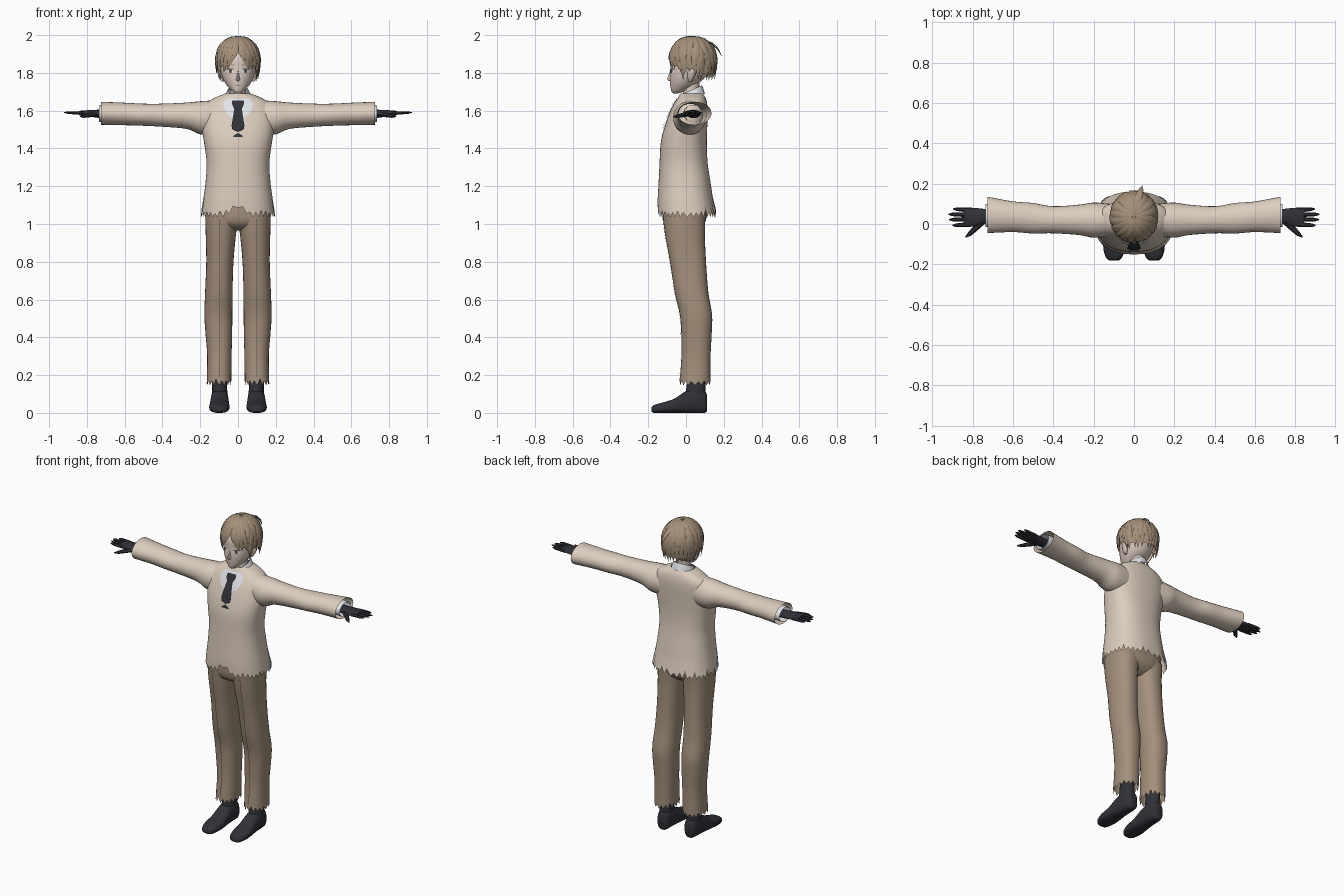
import bpy, bmesh, math, random
from mathutils import Vector
from mathutils.bvhtree import BVHTree

random.seed(4)
cube = bpy.data.objects.get("Cube")
if cube:
    bpy.data.objects.remove(cube)


def material(name, *rgb):
    m = bpy.data.materials.new(name)
    m.use_nodes = True
    m.diffuse_color = (*rgb, 1)
    m.node_tree.nodes["Principled BSDF"].inputs["Base Color"].default_value = (*rgb, 1)
    return m


KNIT = material("cream knit", .72, .61, .51)
CLOTH = material("brown cloth", .37, .28, .20)
SEAM = material("dark seam", .10, .075, .055)
HAIR = material("light brown hair", .37, .28, .19)
SKIN = material("pale skin", .72, .60, .53)
WHITE = material("white shirt", .78, .80, .84)
DARK = material("charcoal", .03, .031, .04)
LIP = material("lip", .45, .27, .23)


def finish(name, bm, mat, mirror=False):
    bmesh.ops.recalc_face_normals(bm, faces=bm.faces)
    me = bpy.data.meshes.new(name)
    bm.to_mesh(me)
    bm.free()
    me.materials.append(mat)
    ob = bpy.data.objects.new(name, me)
    bpy.context.collection.objects.link(ob)
    bpy.ops.object.select_all(action="DESELECT")
    ob.select_set(True)
    bpy.context.view_layer.objects.active = ob
    bpy.ops.object.shade_smooth_by_angle(angle=math.radians(45))
    if mirror:
        ob.modifiers.new("mirror", "MIRROR").use_mirror_merge = False
    return ob


def skin_rings(bm, rings, caps=True):
    vs = [[bm.verts.new(p) for p in ring] for ring in rings]
    n = len(vs[0])
    for a, b in zip(vs, vs[1:]):
        for i in range(n):
            bm.faces.new((a[i], a[(i + 1) % n], b[(i + 1) % n], b[i]))
    if caps:
        bm.faces.new(vs[0])
        bm.faces.new(vs[-1])


def smooth_rows(rows, steps=4):
    out = []
    for i in range(len(rows) - 1):
        p = [rows[max(i - 1, 0)], rows[i], rows[i + 1], rows[min(i + 2, len(rows) - 1)]]
        for k in range(steps):
            t = k / steps
            out.append([b + .5 * t * (c - a + t * (2*a - 5*b + 4*c - d + t * (3*(b - c) + d - a)))
                        for a, b, c, d in zip(*p)])
    return out + [list(rows[-1])]


def loft(name, mat, axis, rows, n=28, power=2.0, caps=True, mirror=False, tweak=None):
    """Rows are (position on axis, low and high of first side, low and high of second)."""
    rings = []
    for t, a0, a1, b0, b1 in smooth_rows(rows):
        ring = []
        for i in range(n):
            ang = math.tau * i / n
            c, s = math.cos(ang), math.sin(ang)
            a = (a0 + a1) / 2 + (a1 - a0) / 2 * math.copysign(abs(c) ** (2 / power), c)
            b = (b0 + b1) / 2 + (b1 - b0) / 2 * math.copysign(abs(s) ** (2 / power), s)
            p = Vector({"z": (a, b, t), "x": (t, a, b), "y": (a, t, b)}[axis])
            if tweak:
                tweak(p, i)
            ring.append(p)
        rings.append(ring)
    bm = bmesh.new()
    skin_rings(bm, rings, caps)
    return finish(name, bm, mat, mirror)


def torn_hem(bottom, depth, notch=0):
    teeth = [(depth if i % 2 else 0) * random.uniform(.6, 1.2) for i in range(100)]

    def tweak(p, i):
        fade = max(0, 1 - (p.z - bottom) / .12)
        lift = teeth[i]
        if p.y < 0 and abs(p.x) < .07:
            lift += notch * (1 - abs(p.x) / .07)
        p.z += fade * lift
    return tweak


def plate(name, mat, target, rows, mirror=False, gap=.004, cols=6):
    """Thin patch laid on the front of a target; rows are (height, left, right)."""
    tree = BVHTree.FromPolygons([v.co for v in target.data.vertices],
                                [p.vertices[:] for p in target.data.polygons])
    bm = bmesh.new()
    grid = []
    for z, x0, x1 in rows:
        line = []
        for k in range(cols + 1):
            x = x0 + (x1 - x0) * k / cols
            hit = tree.ray_cast(Vector((x, -1, z)), Vector((0, 1, 0)))[0]
            line.append(bm.verts.new((x, (hit.y if hit else 0) - gap, z)))
        grid.append(line)
    for a, b in zip(grid, grid[1:]):
        for k in range(cols):
            bm.faces.new((a[k], a[k + 1], b[k + 1], b[k]))
    return finish(name, bm, mat, mirror)


def sweep(bm, pts, widths, thick, up):
    """Tapered strand with an oval section."""
    rings = []
    for i, p in enumerate(pts):
        d = (pts[min(i + 1, len(pts) - 1)] - pts[max(i - 1, 0)]).normalized()
        u = up(p)
        side = d.cross(u).normalized()
        u = side.cross(d)
        rings.append([p + side * math.cos(k * math.pi / 3) * widths[i]
                      + u * math.sin(k * math.pi / 3) * widths[i] * thick for k in range(6)])
    skin_rings(bm, rings)


# Sweater body and sleeves
torso = loft("sweater_body", KNIT, "z", [
    (1.035, -.195, .195, -.15, .16), (1.12, -.185, .185, -.15, .145),
    (1.22, -.172, .172, -.145, .13), (1.32, -.166, .166, -.14, .115),
    (1.42, -.178, .178, -.135, .11), (1.5, -.19, .19, -.118, .112),
    (1.58, -.19, .19, -.09, .115), (1.63, -.175, .175, -.065, .113),
    (1.665, -.13, .13, -.045, .105), (1.69, -.07, .07, -.03, .09)],
    n=72, power=2.4, caps=False, tweak=torn_hem(1.035, .035, .05))
loft("sleeves", KNIT, "x", [
    (.12, -.06, .10, 1.47, 1.655), (.2, -.068, .106, 1.475, 1.65),
    (.27, -.055, .096, 1.503, 1.643), (.4, -.046, .088, 1.515, 1.637),
    (.5, -.047, .104, 1.52, 1.637), (.6, -.04, .112, 1.523, 1.642),
    (.725, -.045, .135, 1.525, 1.647)], caps=False, mirror=True)
loft("shirt_cuffs", WHITE, "x", [
    (.6, -.01, .1, 1.54, 1.63), (.7, -.015, .1, 1.54, 1.63),
    (.735, -.015, .1, 1.54, 1.628)], caps=False, mirror=True)

# Gloved hands
loft("palms", DARK, "x", [
    (.68, .005, .075, 1.56, 1.605), (.74, .002, .075, 1.562, 1.605),
    (.79, -.012, .08, 1.57, 1.603), (.83, -.01, .08, 1.573, 1.6),
    (.842, -.004, .074, 1.578, 1.597)], mirror=True)
fingers = bmesh.new()
for y, tip in zip((-.002, .023, .046, .069), (.9, .917, .92, .897)):
    path = [Vector((.81 + (tip - .81) * t, y + (y - .033) * .15 * t, 1.587 + .003 * t))
            for t in (0, .4, .8, 1)]
    sweep(fingers, path, (.012, .011, .009, .003), .9, lambda p: Vector((0, 0, 1)))
thumb = [Vector((.75, .015, 1.582)), Vector((.785, -.02, 1.576)),
         Vector((.815, -.05, 1.57)), Vector((.835, -.066, 1.568))]
sweep(fingers, thumb, (.018, .015, .011, .003), .8, lambda p: Vector((0, 0, 1)))
finish("fingers", fingers, DARK, True)

# Trousers with creases
loft("trouser_seat", CLOTH, "z", [
    (.965, -.06, .06, -.06, .05), (.99, -.14, .14, -.105, .085),
    (1.04, -.172, .172, -.125, .11), (1.16, -.165, .165, -.12, .11)], power=2.6)
leg = loft("trouser_legs", CLOTH, "z", [
    (.145, .036, .166, -.035, .13), (.3, .034, .163, -.024, .13),
    (.42, .031, .172, -.025, .136), (.52, .03, .178, -.033, .138),
    (.64, .029, .174, -.06, .118), (.8, .024, .168, -.085, .106),
    (.95, .01, .171, -.112, .1), (1.06, -.005, .174, -.125, .105)],
    n=32, power=2.3, caps=False, mirror=True, tweak=torn_hem(.145, .03))
plate("trouser_creases", SEAM, leg,
      [(.19 + i * .042, .0975, .1015) for i in range(21)], True, .003, 1)

# Shoes
loft("shoes", DARK, "y", [
    (-.182, .08, .118, .006, .03), (-.168, .06, .138, 0, .042),
    (-.12, .046, .152, 0, .056), (-.06, .046, .15, 0, .076),
    (0, .05, .145, 0, .115), (.06, .052, .142, 0, .13),
    (.1, .06, .132, 0, .115), (.112, .075, .12, .012, .09)], power=2.6, mirror=True)
loft("ankles", DARK, "z", [
    (.06, .055, .14, -.02, .105), (.12, .057, .138, 0, .104),
    (.2, .06, .136, .008, .1)], mirror=True)


# Shirt collar and tie
def tilt(p, i):
    p.z += .45 * (p.y - .02)


loft("shirt_collar", WHITE, "z", [
    (1.655, -.08, .08, -.07, .1), (1.68, -.068, .068, -.05, .093),
    (1.705, -.054, .054, -.032, .085)], caps=False, tweak=tilt)
plate("shirt_front", WHITE, torso, [
    (1.665, -.06, .06), (1.64, -.08, .08), (1.61, -.074, .074),
    (1.58, -.056, .056), (1.565, -.035, .035), (1.5, -.018, .018)])
plate("tie", DARK, torso, [
    (1.655, -.03, .03), (1.635, -.032, .032), (1.61, -.02, .02), (1.56, -.028, .028),
    (1.52, -.034, .034), (1.5, -.03, .03), (1.488, -.001, .001)], gap=.009)
plate("tie_tip", DARK, torso, [(1.482, -.001, .001), (1.465, -.028, .028), (1.46, -.02, .02)])

# Head, neck, ears and nose
loft("neck", SKIN, "z", [(1.62, -.05, .05, -.02, .085), (1.7, -.042, .042, -.015, .07),
                         (1.78, -.044, .044, -.02, .075)])
face = loft("head", SKIN, "z", [
    (1.692, -.014, .014, -.068, -.04), (1.705, -.033, .033, -.078, 0),
    (1.735, -.06, .06, -.083, .05), (1.775, -.082, .082, -.086, .1),
    (1.825, -.094, .094, -.083, .13), (1.88, -.098, .098, -.079, .14),
    (1.94, -.075, .075, -.045, .115), (1.972, -.03, .03, .0, .07)], n=40)
loft("nose", SKIN, "z", [(1.758, -.006, .006, -.092, -.07), (1.766, -.01, .01, -.101, -.07),
                         (1.785, -.006, .006, -.094, -.07), (1.81, -.004, .004, -.086, -.07)], n=10)
loft("ears", SKIN, "z", [(1.755, .075, .088, .012, .03), (1.78, .078, .102, .008, .045),
                         (1.81, .082, .11, .01, .055), (1.825, .085, .1, .02, .045)],
     n=12, mirror=True)
plate("eye_whites", WHITE, face, [(1.817, .026, .056), (1.81, .02, .061), (1.8, .024, .056)], True, .002)
plate("irises", SEAM, face, [(1.818, .034, .047), (1.81, .032, .049), (1.8, .036, .046)], True, .004)
plate("eyelids", SEAM, face, [(1.823, .027, .058), (1.818, .018, .066)], True, .004)
plate("eyebrows", HAIR, face, [(1.845, .025, .06), (1.84, .018, .065)], True, .003)
plate("mouth", LIP, face, [(1.735, -.015, .015), (1.731, -.012, .012)], gap=.002)


# Hair: a cap and overlapping pointed locks
def scalp(phi, theta, swell=1.0):
    drop = max(0, theta - math.pi / 2)
    r = swell * (math.sin(theta) if not drop else 1 - .16 * drop ** 2)
    z = .125 * (math.cos(theta) if not drop else -drop)
    return Vector((.115 * r * math.sin(phi), .035 - .125 * r * math.cos(phi), 1.865 + z * swell))


def hair_end(phi):
    a = abs(phi)
    if a < 1:
        return 1.35 + .62 * min(1, a / .35)
    return 2.1 if 1.3 < a < 1.75 else 2.32


bm = bmesh.new()
skin_rings(bm, [[scalp(phi, .03 + (hair_end(phi) - .2) * t / 10, .985)
                 for phi in (math.tau * k / 48 - math.pi for k in range(48))]
                for t in range(11)])
bm.faces.ensure_lookup_table()
bm.faces.remove(bm.faces[-1])
finish("hair_cap", bm, HAIR)

bm = bmesh.new()
for layer, count in enumerate((30, 24, 16)):
    for k in range(count):
        phi = math.tau * (k + .5 + .2 * random.random()) / count - math.pi
        end = (hair_end(phi) + random.uniform(-.08, .1)) * (1, .86, .66)[layer]
        start = (.7, .3, .08)[layer]
        bend = random.uniform(-.12, .12)
        if abs(phi) < 1:
            bend = math.copysign(.2, phi)
        lift = random.uniform(.01, .05)
        pts = [scalp(phi + bend * t * t, start + (end - start) * t,
                     1 + .012 * layer + lift * t ** 4) for t in (i / 7 for i in range(8))]
        wide = (.016, .018, .02)[layer]
        sweep(bm, pts, [wide * w for w in (.3, .7, .95, 1, 1, .85, .5, .04)], .35,
              lambda p: p - Vector((0, .035, 1.86)))
# Stray tuft at the back of the crown
sweep(bm, [Vector((.01, .09, 1.975)), Vector((.025, .14, 1.955)), Vector((.035, .17, 1.925)),
           Vector((.04, .19, 1.885))], (.012, .018, .012, .001), .35, lambda p: Vector((0, .4, 1)))
finish("hair_locks", bm, HAIR)
